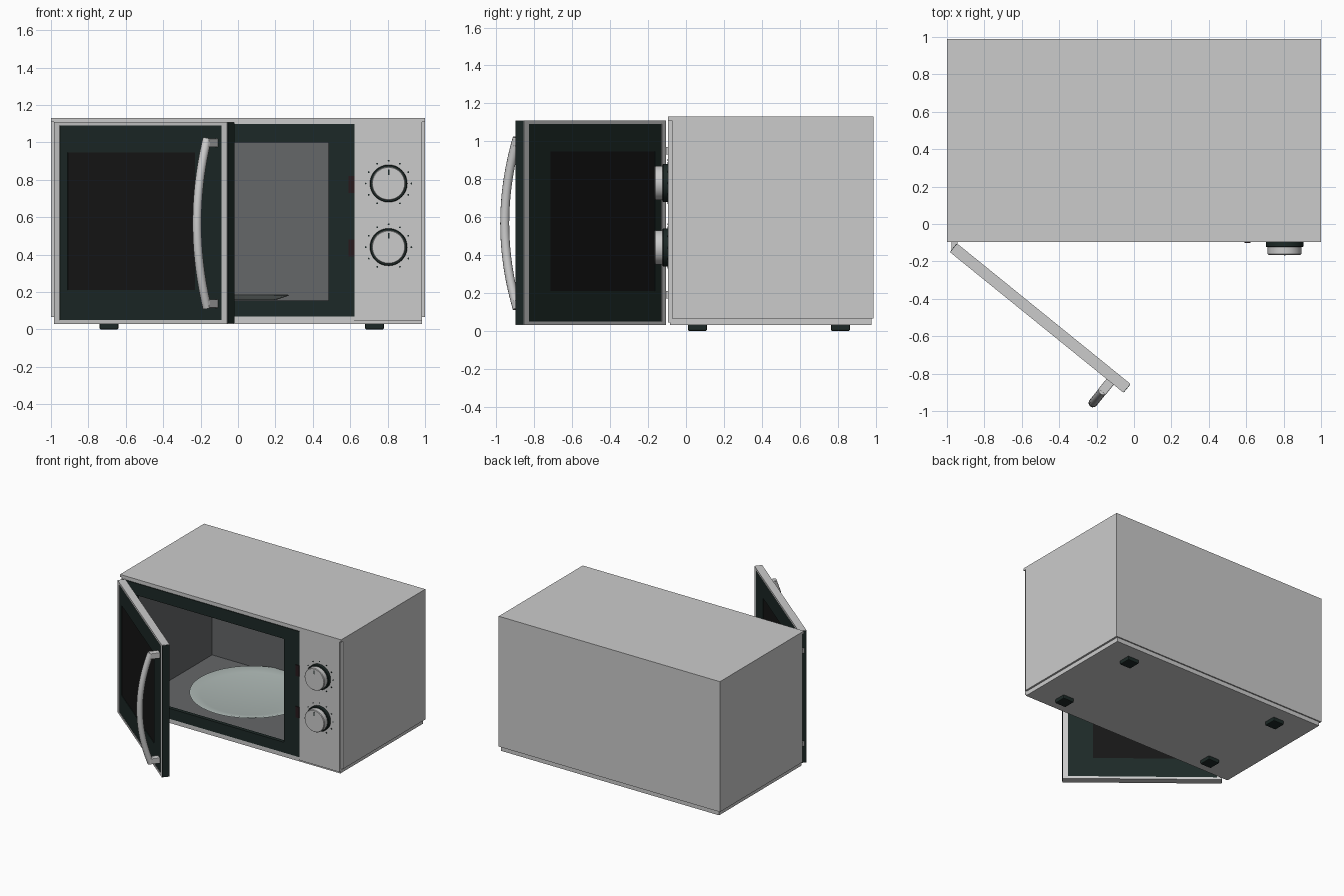
import bpy, bmesh, math
from mathutils import Matrix, Vector

if "Cube" in bpy.data.objects:
    bpy.data.objects.remove(bpy.data.objects["Cube"])


def material(name, rgb):
    m = bpy.data.materials.new(name)
    m.diffuse_color = (*rgb, 1)
    m.use_nodes = True
    m.node_tree.nodes["Principled BSDF"].inputs["Base Color"].default_value = m.diffuse_color
    return m


DARK = material("dark_plastic", (0.012, 0.022, 0.02))
GLASS = material("smoked_glass", (0.008, 0.008, 0.008))
LINER = material("cavity_enamel", (0.13, 0.135, 0.14))
PLATE = material("plate_glass", (0.42, 0.48, 0.46))
SLOT = material("latch_slot", (0.02, 0.01, 0.012))

# Door space: x along the door from the hinge, -y outwards
DOOR = Matrix.Translation((-0.945, -0.105, 0)) @ Matrix.Rotation(math.radians(-39), 4, 'Z')


def finish(name, bm, mat=None, mw=None, smooth=False):
    bmesh.ops.recalc_face_normals(bm, faces=bm.faces)
    me = bpy.data.meshes.new(name)
    bm.to_mesh(me)
    bm.free()
    ob = bpy.data.objects.new(name, me)
    bpy.context.collection.objects.link(ob)
    if mat:
        me.materials.append(mat)
    if mw:
        ob.matrix_world = mw
    if smooth:
        bpy.ops.object.select_all(action='DESELECT')
        ob.select_set(True)
        bpy.context.view_layer.objects.active = ob
        bpy.ops.object.shade_smooth_by_angle(angle=math.radians(35))
    return ob


def box(name, xr, yr, zr, mat=None, mw=None, bevel=0):
    bm = bmesh.new()
    bmesh.ops.create_cube(bm, size=1)
    for v in bm.verts:
        v.co = Vector([(r[0] + r[1]) / 2 + c * (r[1] - r[0]) for c, r in zip(v.co, (xr, yr, zr))])
    if bevel:
        bmesh.ops.bevel(bm, geom=bm.edges[:], offset=bevel, segments=2, affect='EDGES', profile=0.5)
    return finish(name, bm, mat, mw)


def frame(name, outer, inner, yr, mat=None, mw=None):
    """Rectangular ring; outer and inner are (x0, x1, z0, z1)."""
    bm = bmesh.new()
    loops = []
    for rect in (outer, inner):
        for y in yr:
            x0, x1, z0, z1 = rect
            loops.append([bm.verts.new((x, y, z)) for x, z in ((x0, z0), (x1, z0), (x1, z1), (x0, z1))])
    of, ob_, inf, inb = loops
    for a, b in ((of, ob_), (ob_, inb), (inb, inf), (inf, of)):
        for i in range(4):
            j = (i + 1) % 4
            bm.faces.new((a[i], a[j], b[j], b[i]))
    return finish(name, bm, mat, mw)


def lathe(name, profile, mat, mw, steps=48):
    """Spin (radius, height) points about z."""
    bm = bmesh.new()
    vs = [bm.verts.new((r, 0, z)) for r, z in profile]
    edges = [bm.edges.new(p) for p in zip(vs, vs[1:])]
    bmesh.ops.spin(bm, geom=vs + edges, cent=(0, 0, 0), axis=(0, 0, 1), angle=math.tau, steps=steps)
    bmesh.ops.remove_doubles(bm, verts=bm.verts, dist=1e-5)
    return finish(name, bm, mat, mw, True)


# Outer casing
box("casing_top", (-1, 1), (-0.095, 0.99), (1.11, 1.13))
for side, s in (("left", -1), ("right", 1)):
    box(f"casing_{side}", sorted((s, s * 0.98)), (-0.075, 0.99), (0.065, 1.11))
box("back_panel", (-0.98, 0.98), (0.97, 0.99), (0.065, 1.11))
box("base_plate", (-0.985, 0.985), (-0.085, 0.98), (0.03, 0.065))

# Front face, control panel and cavity surround
frame("front_frame", (-0.985, 0.985, 0.05, 1.11), (-0.97, 0.62, 0.07, 1.097), (-0.09, -0.07))
box("control_panel", (0.623, 0.985), (-0.095, -0.07), (0.045, 1.11))
frame("cavity_surround", (-0.97, 0.622, 0.07, 1.097), (-0.85, 0.485, 0.155, 1.0), (-0.096, -0.065), DARK)
for i, z in enumerate((0.435, 0.775)):
    box(f"latch_slot_{i}", (0.59, 0.622), (-0.102, -0.09), (z - 0.045, z + 0.045), SLOT)

# Cavity liner: box without its front
liner = bmesh.new()
bmesh.ops.create_cube(liner, size=1)
front = [f for f in liner.faces if f.calc_center_median().y < -0.4]
bmesh.ops.delete(liner, geom=front, context='FACES')
for v in liner.verts:
    v.co = Vector((-0.1825 + v.co.x * 1.335, 0.4075 + v.co.y * 0.945, 0.57 + v.co.z * 0.86))
cavity = finish("cavity_liner", liner, LINER)
cavity.data.flip_normals()

# Turntable
lathe("turntable_plate", [(0, 0.012), (0.38, 0.012), (0.45, 0.028), (0.46, 0.024), (0.39, 0), (0, 0)],
      PLATE, Matrix.Translation((-0.185, 0.44, 0.158)), 64)
lathe("turntable_hub", [(0, 0.02), (0.07, 0.02), (0.07, 0), (0, 0)], PLATE,
      Matrix.Translation((-0.185, 0.44, 0.139)), 32)

# Knobs with base rings, pointers and dial marks
for n, kz in (("lower", 0.44), ("upper", 0.78)):
    mw = Matrix.Translation((0.805, -0.094, kz)) @ Matrix.Rotation(math.radians(90), 4, 'X')
    lathe(f"{n}_knob_ring", [(0, 0), (0.1, 0), (0.1, 0.026), (0.097, 0.03), (0, 0.03)], DARK, mw)
    lathe(f"{n}_knob", [(0, 0.02), (0.09, 0.02), (0.09, 0.066), (0.086, 0.071), (0, 0.071)], None, mw)
    box(f"{n}_knob_pointer", (-0.004, 0.004), (0.045, 0.075), (0.06, 0.075), DARK, mw)
    marks = bmesh.new()
    for k in range(-5, 6):
        a = math.radians(30 * k)
        place = Matrix.Translation((0.122 * math.sin(a), 0.122 * math.cos(a), 0.001))
        bmesh.ops.create_cone(marks, cap_ends=True, segments=8, radius1=0.005, radius2=0.005,
                              depth=0.005, matrix=place)
    finish(f"{n}_dial_marks", marks, DARK, mw)

# Feet
for x in (-0.69, 0.73):
    for y in (0.06, 0.815):
        box("foot", (x - 0.05, x + 0.05), (y - 0.05, y + 0.05), (0, 0.035), DARK, bevel=0.006)

# Open door
frame("door_frame", (0, 1.19, 0.03, 1.11), (0.036, 1.15, 0.05, 1.09), (-0.06, 0), None, DOOR)
frame("door_inner_panel", (0.036, 1.15, 0.05, 1.09), (0.09, 0.965, 0.21, 0.945), (-0.057, -0.003), DARK, DOOR)
box("door_window", (0.09, 0.965), (-0.053, -0.007), (0.21, 0.945), GLASS, DOOR)
for n, u in (("hinge", -0.003), ("latch", 1.187)):
    box(f"door_{n}_edge", (u, u + 0.006), (-0.057, -0.003), (0.033, 1.107), DARK, DOOR)

# Hinges
for n, z in (("lower", 0.19), ("upper", 0.95)):
    box(f"{n}_hinge", (-0.975, -0.945), (-0.15, -0.08), (z - 0.02, z + 0.02))

# Bowed door handle on two posts
curve = bpy.data.curves.new("door_handle", 'CURVE')
curve.dimensions = '3D'
curve.bevel_depth = 0.024
curve.bevel_resolution = 4
curve.use_fill_caps = True
path = curve.splines.new('POLY')
path.points.add(24)
for i, p in enumerate(path.points):
    t = i / 12 - 1
    p.co = (1.1, -(0.205 - 0.085 * t * t), 0.567 + 0.45 * t, 1)
handle = bpy.data.objects.new("door_handle", curve)
bpy.context.collection.objects.link(handle)
handle.matrix_world = DOOR
bpy.ops.object.select_all(action='DESELECT')
handle.select_set(True)
bpy.context.view_layer.objects.active = handle
bpy.ops.object.convert(target='MESH')
bpy.ops.object.shade_smooth_by_angle(angle=math.radians(40))
for n, z in (("lower", 0.138), ("upper", 0.997)):
    box(f"{n}_handle_post", (1.075, 1.125), (-0.13, -0.055), (z - 0.023, z + 0.023), None, DOOR, 0.004)
